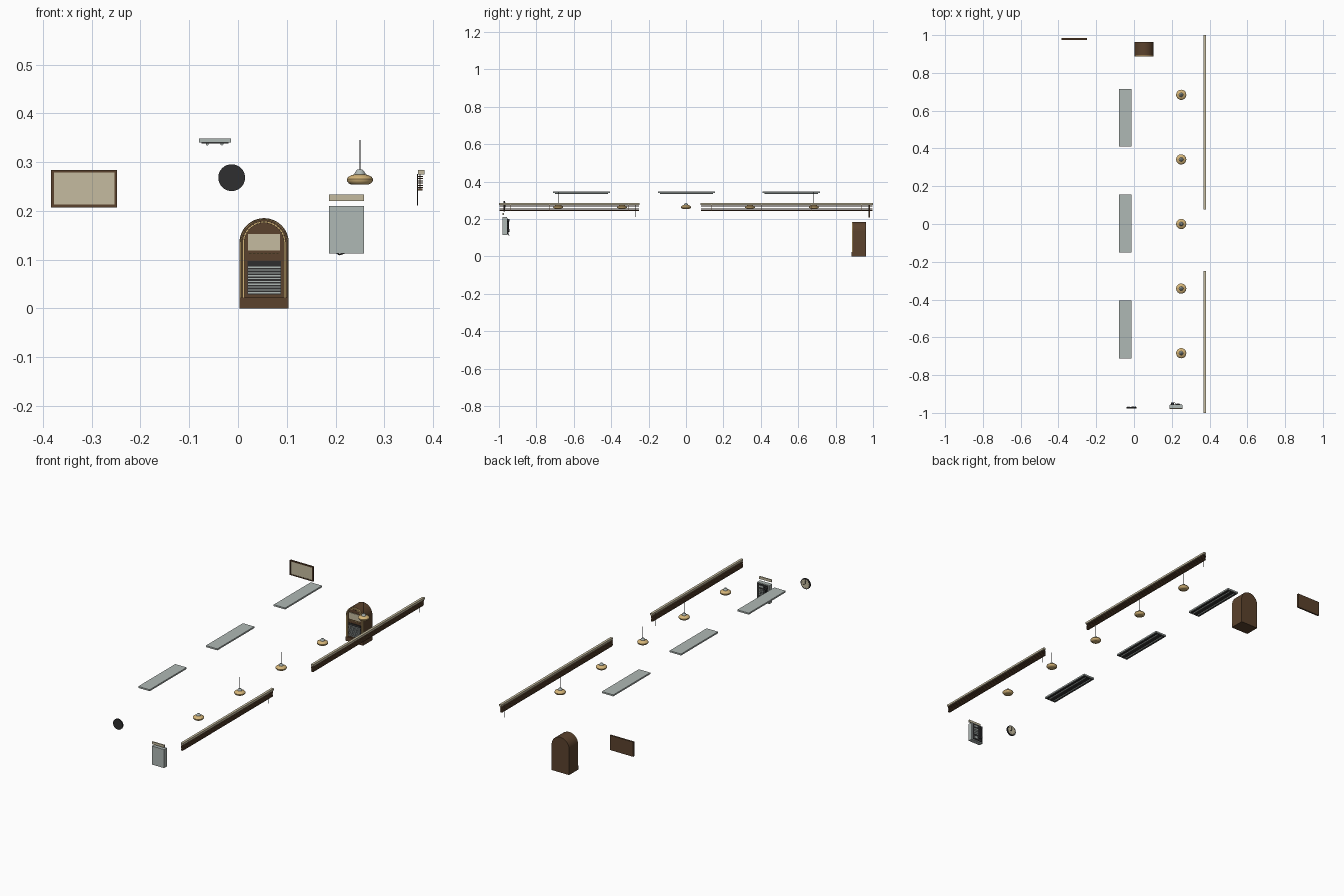
import bpy, bmesh, math
from mathutils import Matrix, Vector

if "Cube" in bpy.data.objects:
    bpy.data.objects.remove(bpy.data.objects["Cube"])


def mat(name, rgb):
    m = bpy.data.materials.new(name)
    m.diffuse_color = (*rgb, 1)
    m.use_nodes = True
    m.node_tree.nodes["Principled BSDF"].inputs["Base Color"].default_value = m.diffuse_color
    return m


BROWN = mat("dark wood", (0.105, 0.055, 0.026))
CREAM = mat("cream", (0.56, 0.50, 0.35))
GOLD = mat("warm gold", (0.66, 0.46, 0.19))
GREY = mat("steel grey", (0.43, 0.48, 0.46))
DARK = mat("charcoal", (0.028, 0.028, 0.029))


def finish(name, bm, material, smooth=False):
    bmesh.ops.recalc_face_normals(bm, faces=bm.faces)
    me = bpy.data.meshes.new(name)
    bm.to_mesh(me)
    bm.free()
    me.materials.append(material)
    ob = bpy.data.objects.new(name, me)
    bpy.context.collection.objects.link(ob)
    if smooth:
        bpy.context.view_layer.objects.active = ob
        ob.select_set(True)
        bpy.ops.object.shade_smooth_by_angle(angle=math.radians(40))
        ob.select_set(False)
    return ob


def boxes(name, limits, material):
    """limits: list of (x0, x1, y0, y1, z0, z1)"""
    bm = bmesh.new()
    for x0, x1, y0, y1, z0, z1 in limits:
        m = Matrix.Translation(((x0 + x1) / 2, (y0 + y1) / 2, (z0 + z1) / 2)) @ \
            Matrix.Diagonal((x1 - x0, y1 - y0, z1 - z0, 1))
        bmesh.ops.create_cube(bm, size=1, matrix=m)
    return finish(name, bm, material)


def rod(name, points, r, material, sides=8):
    """Straight round segments through the points"""
    bm = bmesh.new()
    for a, b in zip(points, points[1:]):
        a, b = Vector(a), Vector(b)
        d = b - a
        m = Matrix.Translation((a + b) / 2) @ d.to_track_quat('Z', 'Y').to_matrix().to_4x4()
        bmesh.ops.create_cone(bm, cap_ends=True, segments=sides, radius1=r, radius2=r,
                              depth=d.length, matrix=m)
    return finish(name, bm, material, True)


def lathe(name, profile, centre, material, sides=24):
    bm = bmesh.new()
    vs = [bm.verts.new((r, 0, z)) for r, z in profile]
    es = [bm.edges.new(p) for p in zip(vs, vs[1:])]
    bmesh.ops.spin(bm, geom=vs + es, cent=(0, 0, 0), axis=(0, 0, 1),
                   angle=2 * math.pi, steps=sides)
    bmesh.ops.remove_doubles(bm, verts=bm.verts, dist=1e-5)
    bmesh.ops.translate(bm, verts=bm.verts, vec=centre)
    return finish(name, bm, material, True)


def arch(cx, r, z0, spring, n=24):
    """Outline in x,z: foot, round head, foot"""
    pts = [(cx + r * math.cos(math.pi * i / n), spring + r * math.sin(math.pi * i / n))
           for i in range(n + 1)]
    return [(cx + r, z0)] + pts + [(cx - r, z0)]


def extrude(name, outline, y0, y1, material):
    bm = bmesh.new()
    f = bm.faces.new([bm.verts.new((x, y0, z)) for x, z in outline])
    g = bmesh.ops.extrude_face_region(bm, geom=[f])["geom"]
    bmesh.ops.translate(bm, vec=(0, y1 - y0, 0),
                        verts=[v for v in g if isinstance(v, bmesh.types.BMVert)])
    return finish(name, bm, material, True)


# Jukebox: arched cabinet, plinth, gold arch bands
JX = 0.0535
extrude("jukebox_cabinet", arch(JX, 0.0505, 0, 0.1345), 0.892, 0.963, BROWN)
boxes("jukebox_plinth", [(JX - 0.0505, JX + 0.0505, 0.886, 0.8925, 0, 0.022)], BROWN)
for nm, ro, ri in (("outer", 0.0490, 0.0468), ("inner", 0.0445, 0.0405)):
    ring = arch(JX, ro, 0.022, 0.1345) + arch(JX, ri, 0.022, 0.1345)[::-1]
    extrude("jukebox_arch_" + nm, ring, 0.887, 0.893, GOLD)
# Dark joints around the arch head
bm = bmesh.new()
for i in range(1, 18):
    a = math.pi * i / 18
    m = Matrix.Translation((JX, 0.8872, 0.1345)) @ Matrix.Rotation(-a, 4, 'Y') @ \
        Matrix.Translation((0.0425, 0, 0)) @ Matrix.Diagonal((0.0045, 0.0016, 0.0016, 1))
    bmesh.ops.create_cube(bm, size=1, matrix=m)
finish("jukebox_arch_joints", bm, BROWN)
boxes("jukebox_display", [(0.021, 0.086, 0.889, 0.893, 0.119, 0.152)], CREAM)
boxes("jukebox_buttons", [(0.0225 + i * 0.008, 0.0275 + i * 0.008, 0.888, 0.893, 0.111, 0.1135)
                          for i in range(8)], GOLD)
boxes("jukebox_grille_panel", [(0.019, 0.088, 0.889, 0.893, 0.028, 0.097)], DARK)
boxes("jukebox_grille_bars", [(0.020, 0.087, 0.887, 0.890, 0.031 + i * 0.0058, 0.0333 + i * 0.0058)
                              for i in range(10)], GREY)

# Framed wall board
boxes("board_frame_back", [(-0.383, -0.248, 0.979, 0.984, 0.207, 0.284)], BROWN)
boxes("board_frame_rails", [(-0.383, -0.248, 0.975, 0.98, 0.207, 0.2125),
                            (-0.383, -0.248, 0.975, 0.98, 0.2785, 0.284),
                            (-0.383, -0.3775, 0.975, 0.98, 0.2125, 0.2785),
                            (-0.2535, -0.248, 0.975, 0.98, 0.2125, 0.2785)], BROWN)
boxes("board_panel", [(-0.3775, -0.2535, 0.977, 0.9795, 0.2125, 0.2785)], CREAM)

# Ceiling light panels with dark underside and twin tubes
for k, y in enumerate((-0.558, 0.002, 0.563)):
    boxes(f"ceiling_panel_{k}", [(-0.080, -0.014, y - 0.153, y + 0.153, 0.340, 0.348)], GREY)
    boxes(f"ceiling_panel_underside_{k}",
          [(-0.075, -0.019, y - 0.147, y + 0.147, 0.3385, 0.3405)], DARK)
    for s in (-0.063, -0.033):
        rod(f"ceiling_tube_{k}", [(s, y - 0.142, 0.337), (s, y + 0.142, 0.337)], 0.003, GREY)

# Pendant lamps
for k in range(5):
    c = (0.25, (k - 2) * 0.342, 0)
    lathe(f"pendant_shade_{k}", [(0.011, 0.275), (0.018, 0.273), (0.024, 0.2695), (0.027, 0.265),
                                 (0.0265, 0.261), (0.023, 0.2565), (0.018, 0.254),
                                 (0.017, 0.2555), (0.0, 0.2555)], c, GOLD)
    lathe(f"pendant_cap_{k}", [(0, 0.285), (0.005, 0.285), (0.008, 0.282), (0.011, 0.277),
                               (0.011, 0.273), (0, 0.273)], c, GREY)
    rod(f"pendant_cord_{k}", [(c[0], c[1], 0.284), (c[0], c[1], 0.345)], 0.001, DARK)

# Raised window blinds
for k, (y0, y1) in enumerate(((-1.0, -0.248), (0.078, 1.0))):
    boxes(f"blind_headrail_{k}", [(0.369, 0.382, y0, y1, 0.274, 0.284)], CREAM)
    boxes(f"blind_slats_{k}", [(0.367, 0.379, y0 + 0.003, y1 - 0.003, 0.2465 + i * 0.0046,
                                0.2485 + i * 0.0046) for i in range(6)], BROWN)
    boxes(f"blind_bottom_rail_{k}", [(0.368, 0.378, y0 + 0.003, y1 - 0.003, 0.242, 0.2455)], BROWN)
    n = 4
    boxes(f"blind_ladders_{k}", [(0.372, 0.374, y - 0.001, y + 0.001, 0.244, 0.276) for y in
                                 [y0 + 0.06 + (y1 - y0 - 0.12) * i / (n - 1) for i in range(n)]], CREAM)
    yc = (-0.272, 0.977)[k]
    rod(f"blind_cord_{k}", [(0.368, yc, 0.276), (0.368, yc, 0.211)], 0.001, DARK)

# Wall clock facing the room (+y)
CX, CZ = -0.013, 0.268
rod("clock_case", [(CX, -0.976, CZ), (CX, -0.969, CZ)], 0.0275, DARK, 32)
rod("clock_face", [(CX, -0.970, CZ), (CX, -0.968, CZ)], 0.0235, CREAM, 32)
rod("clock_minute_hand", [(CX, -0.9675, CZ), (CX, -0.9675, CZ + 0.019)], 0.0012, DARK)
rod("clock_hour_hand", [(CX, -0.9675, CZ), (CX + 0.011, -0.9675, CZ - 0.006)], 0.0014, DARK)
bm = bmesh.new()
for i in range(12):
    m = Matrix.Translation((CX, -0.968, CZ)) @ Matrix.Rotation(i * math.pi / 6, 4, 'Y') @ \
        Matrix.Translation((0, 0, 0.0205)) @ Matrix.Diagonal((0.0015, 0.001, 0.004, 1))
    bmesh.ops.create_cube(bm, size=1, matrix=m)
finish("clock_ticks", bm, DARK)

# Wall telephone facing the room (+y), with sign plate above
boxes("telephone_body", [(0.187, 0.258, -0.980, -0.957, 0.113, 0.210)], GREY)
boxes("telephone_front", [(0.191, 0.254, -0.958, -0.955, 0.118, 0.206)], DARK)
boxes("telephone_sign", [(0.187, 0.258, -0.980, -0.974, 0.220, 0.233)], CREAM)
boxes("telephone_keys", [(0.220 + i * 0.009, 0.226 + i * 0.009, -0.956, -0.952,
                          0.148 + j * 0.009, 0.154 + j * 0.009)
                         for i in range(3) for j in range(4)], GREY)
boxes("telephone_coin_slots", [(0.222, 0.244, -0.956, -0.953, 0.190, 0.198),
                               (0.226, 0.242, -0.956, -0.951, 0.123, 0.136)], GREY)
rod("telephone_handset", [(0.204, -0.950, 0.140), (0.204, -0.950, 0.192)], 0.0035, DARK, 12)
for z in (0.139, 0.193):
    rod("telephone_handset_end", [(0.204, -0.957, z), (0.204, -0.945, z)], 0.0075, DARK, 16)
rod("telephone_cord", [(0.202, -0.949, 0.134), (0.201, -0.947, 0.114), (0.208, -0.946, 0.110),
                       (0.218, -0.948, 0.113), (0.222, -0.955, 0.122)], 0.0013, DARK)
